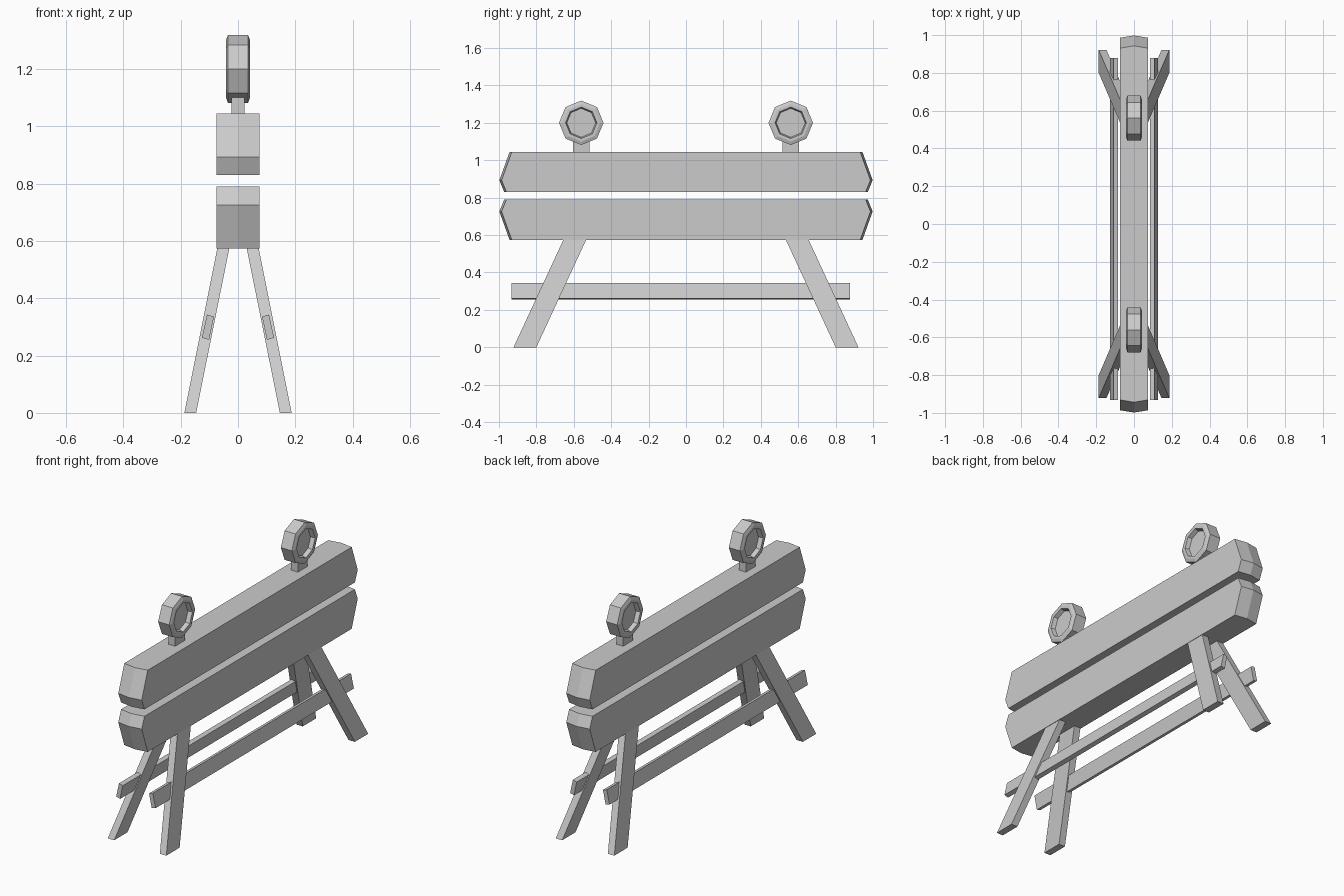
import bpy
from math import sin, cos, pi

if "Cube" in bpy.data.objects:
    bpy.data.objects.remove(bpy.data.objects["Cube"])


def make(name, verts, faces):
    me = bpy.data.meshes.new(name)
    me.from_pydata(verts, [], faces)
    me.update()
    ob = bpy.data.objects.new(name, me)
    bpy.context.collection.objects.link(ob)
    return ob


def loft(name, rings):
    """Skin equal-sized rings of points and cap both ends."""
    n = len(rings[0])
    verts = [p for r in rings for p in r]
    faces = [(k * n + i, k * n + (i + 1) % n, (k + 1) * n + (i + 1) % n, (k + 1) * n + i)
             for k in range(len(rings) - 1) for i in range(n)]
    faces += [tuple(range(n))[::-1], tuple(range(len(verts) - n, len(verts)))]
    return make(name, verts, faces)


def rect(x0, x1, y0, y1, z):
    return [(x0, y0, z), (x1, y0, z), (x1, y1, z), (x0, y1, z)]


# Planks with pointed ends, bulging slightly along the centre line
def plank(name, levels):
    rings = []
    for z, y in levels:
        s = y - 0.012
        rings.append([(-0.075, -s, z), (0, -y, z), (0.075, -s, z),
                      (0.075, s, z), (0, y, z), (-0.075, s, z)])
    loft(name, rings)


plank("upper_plank", [(0.83, 0.972), (0.893, 0.998), (1.045, 0.943)])
plank("lower_plank", [(0.573, 0.943), (0.726, 0.998), (0.79, 0.972)])

for sx, side in ((-1, "left"), (1, "right")):
    # Splayed legs, cut flat at floor and plank
    for sy, end in ((-1, "front"), (1, "back")):
        loft(f"{end}_{side}_leg", [
            rect(sx * 0.146, sx * 0.187, sy * 0.80, sy * 0.922, 0),
            rect(sx * 0.030, sx * 0.072, sy * 0.533, sy * 0.655, 0.576)])
    # Rails lying in the slope of the legs
    section = [(0.084, 0.336), (0.108, 0.343), (0.126, 0.262), (0.101, 0.255)]
    loft(f"{side}_rail", [[(sx * x, y, z) for x, z in section] for y in (-0.932, 0.878)])

# Octagonal warning lamps, dished on both sides, on short stems
half = [(0.077, 0.018), (0.084, 0.042), (0.10, 0.042), (0.119, 0.035)]
profile = [(r, -x) for r, x in half] + half[::-1]
for cy, end in ((-0.56, "front"), (0.56, "back")):
    loft(f"{end}_lamp", [[(x, cy + r * cos(i * pi / 4), 1.20 + r * sin(i * pi / 4))
                          for i in range(8)] for r, x in profile])
    loft(f"{end}_lamp_stem", [rect(-0.022, 0.022, cy - 0.045, cy + 0.045, z)
                              for z in (1.045, 1.10)])

# Consistent outward normals
import bmesh
for ob in bpy.context.collection.objects:
    bm = bmesh.new()
    bm.from_mesh(ob.data)
    bmesh.ops.recalc_face_normals(bm, faces=bm.faces)
    bm.to_mesh(ob.data)
    bm.free()
